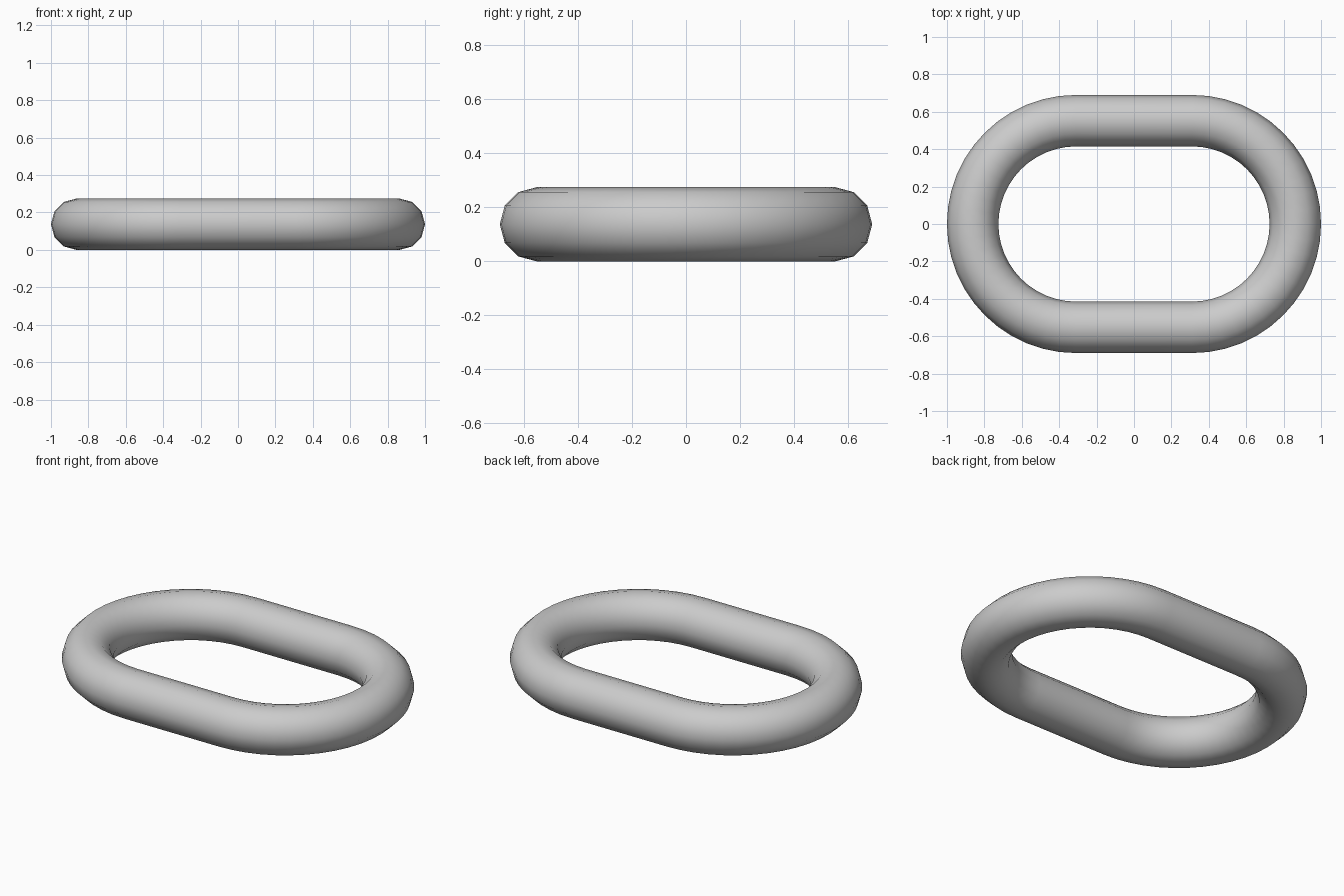
import bpy, bmesh
from math import sin, cos, pi

if "Cube" in bpy.data.objects:
    bpy.data.objects.remove(bpy.data.objects["Cube"])

TUBE = 0.1375          # radius of the bar
BEND = 0.5525          # centre-line radius of the rounded ends
HALF = 0.31            # half length of the straight sides
ARC, SIDES = 24, 12

# Oval centre line: two half circles joined by straight sides
path = []
for end in (0, 1):
    for i in range(ARC + 1):
        a = -pi / 2 + end * pi + pi * i / ARC
        path.append((HALF if end == 0 else -HALF, a))

# Sweep a round section along the centre line
bm = bmesh.new()
rings = []
for cx, a in path:
    ring = []
    for j in range(SIDES):
        t = 2 * pi * j / SIDES
        r = BEND + TUBE * cos(t)
        ring.append(bm.verts.new((cx + r * cos(a), r * sin(a), TUBE + TUBE * sin(t))))
    rings.append(ring)
for i, ring in enumerate(rings):
    nxt = rings[(i + 1) % len(rings)]
    for j in range(SIDES):
        k = (j + 1) % SIDES
        bm.faces.new((ring[j], nxt[j], nxt[k], ring[k])).smooth = True
bmesh.ops.recalc_face_normals(bm, faces=bm.faces)

mesh = bpy.data.meshes.new("chain_link")
bm.to_mesh(mesh)
bm.free()
link = bpy.data.objects.new("chain_link", mesh)
bpy.context.collection.objects.link(link)
